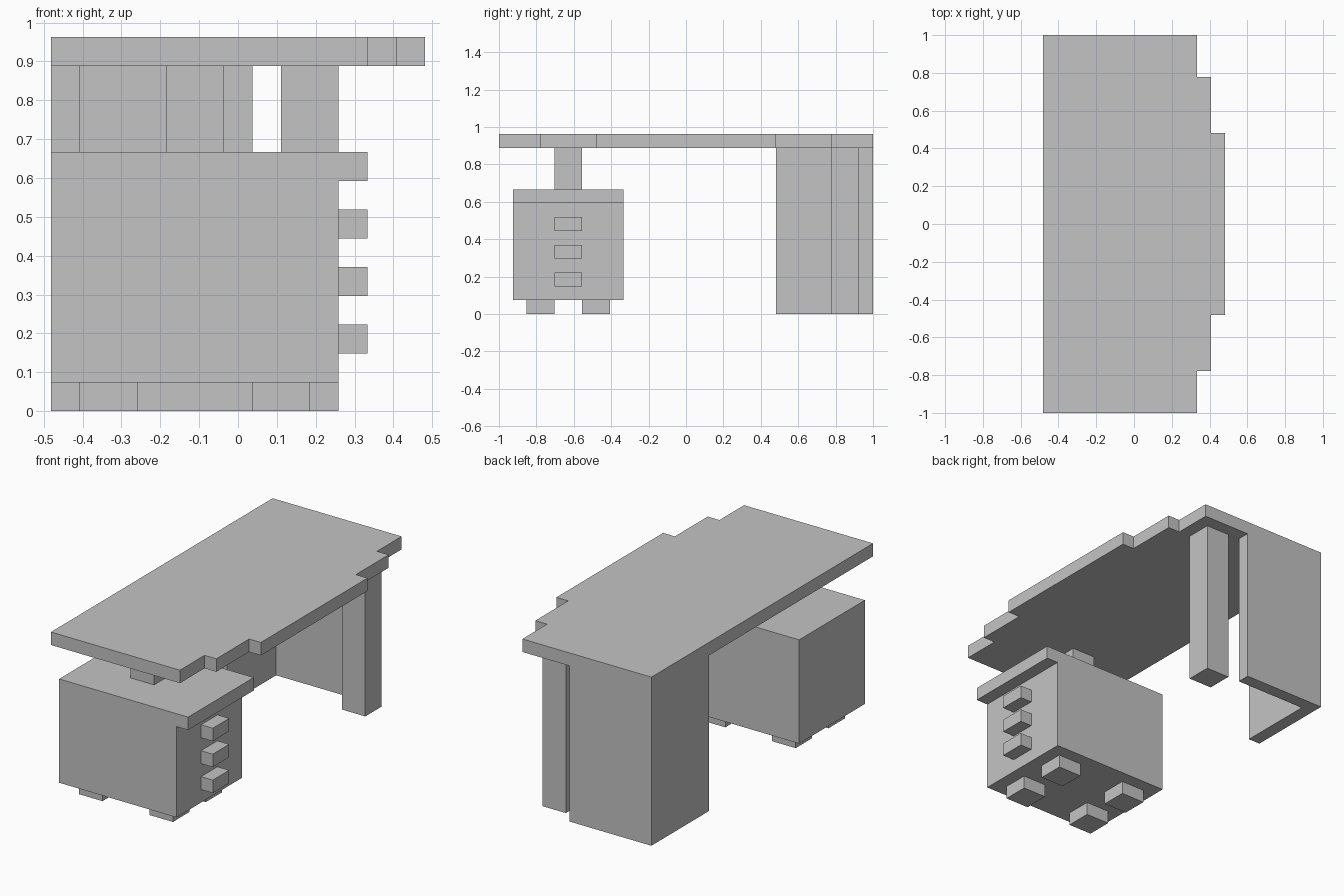
import bpy, bmesh
from mathutils import Vector

if "Cube" in bpy.data.objects:
    bpy.data.objects.remove(bpy.data.objects["Cube"])

U = 2 / 27  # the desk sits on a grid of 27 units along its length

mat = bpy.data.materials.new("light grey")
mat.diffuse_color = (0.55, 0.55, 0.55, 1)
mat.use_nodes = True
mat.node_tree.nodes["Principled BSDF"].inputs["Base Color"].default_value = mat.diffuse_color


def extrude(name, outline, direction):
    """Extrude a closed outline (3D points in grid units) along a direction."""
    bm = bmesh.new()
    face = bm.faces.new([bm.verts.new(Vector(p) * U) for p in outline])
    ext = bmesh.ops.extrude_face_region(bm, geom=[face], use_keep_orig=True)
    moved = [v for v in ext["geom"] if isinstance(v, bmesh.types.BMVert)]
    bmesh.ops.translate(bm, verts=moved, vec=Vector(direction) * U)
    bmesh.ops.recalc_face_normals(bm, faces=bm.faces[:])
    mesh = bpy.data.meshes.new(name)
    bm.to_mesh(mesh)
    bm.free()
    mesh.materials.append(mat)
    obj = bpy.data.objects.new(name, mesh)
    bpy.context.collection.objects.link(obj)
    return obj


def box(name, x, y, z):
    base = [(x[0], y[0], z[0]), (x[1], y[0], z[0]),
            (x[1], y[1], z[0]), (x[0], y[1], z[0])]
    return extrude(name, base, (0, 0, z[1] - z[0]))


# Tabletop with a stepped front edge, mirrored along its length
half = [(-6.5, 13.5), (4.5, 13.5), (4.5, 10.5), (5.5, 10.5), (5.5, 6.5), (6.5, 6.5)]
steps = half + [(x, -y) for x, y in reversed(half)]
extrude("tabletop", [(x, y, 12) for x, y in steps], (0, 0, 1))

# Corner panel: side and back boards forming an L
corner = [(-6.5, 6.5), (-5.5, 6.5), (-5.5, 12.5), (0.5, 12.5), (0.5, 13.5), (-6.5, 13.5)]
extrude("corner_panel", [(x, y, 0) for x, y in corner], (0, 0, 12))

# Separate leg beside the corner panel
box("front_leg", (1.5, 3.5), (10.5, 12.5), (0, 12))

# Drawer cabinet with an overhanging top
side = [(-6.5, 1), (3.5, 1), (3.5, 8), (4.5, 8), (4.5, 9), (-6.5, 9)]
extrude("cabinet", [(x, -12.5, z) for x, z in side], (0, 8, 0))

# Drawer handles
for i, z in enumerate((2, 4, 6)):
    box(f"drawer_handle_{i + 1}", (3.5, 4.5), (-9.5, -7.5), (z, z + 1))

# Cabinet feet
for i, x in enumerate((-5.5, 0.5)):
    for j, y in enumerate((-11.5, -7.5)):
        box(f"cabinet_foot_{2 * i + j + 1}", (x, x + 2), (y, y + 2), (0, 1))

# Post carrying the tabletop on the cabinet
box("support_post", (-2.5, -0.5), (-9.5, -7.5), (9, 12))
